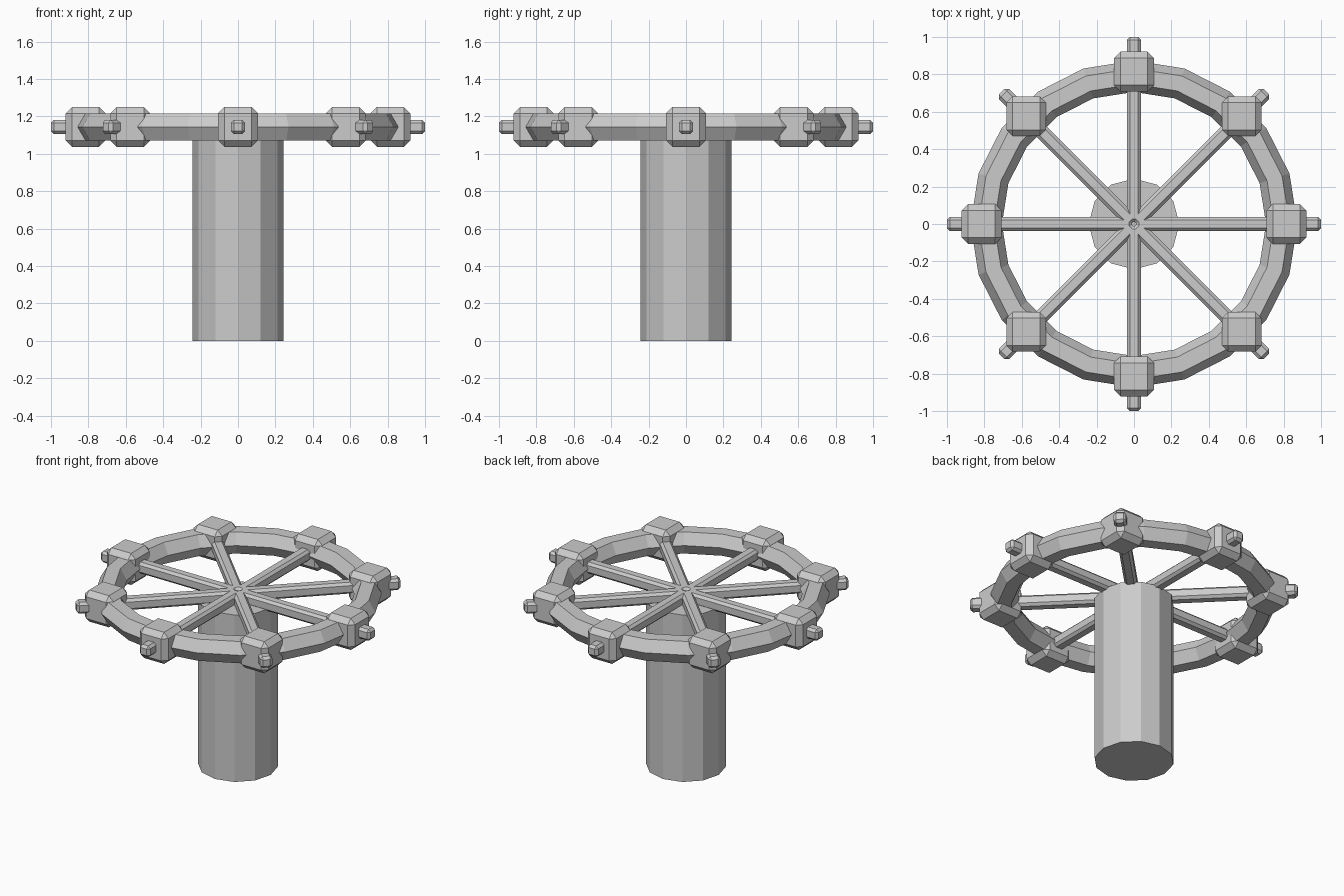
import bpy, bmesh
from math import pi, cos, sin
from mathutils import Matrix, Vector

if "Cube" in bpy.data.objects:
    bpy.data.objects.remove(bpy.data.objects["Cube"])

HUB_Z = 1.144


def add_object(name, bm):
    bmesh.ops.recalc_face_normals(bm, faces=bm.faces[:])
    mesh = bpy.data.meshes.new(name)
    bm.to_mesh(mesh)
    bm.free()
    obj = bpy.data.objects.new(name, mesh)
    bpy.context.collection.objects.link(obj)
    return obj


def chamfered_box(name, size, centre, bevel, angle=0.0):
    """Box with chamfered edges, offset by centre then turned about z."""
    bm = bmesh.new()
    bmesh.ops.create_cube(bm, size=1.0)
    bmesh.ops.scale(bm, vec=size, verts=bm.verts)
    bmesh.ops.bevel(bm, geom=bm.edges[:], offset=bevel, segments=1,
                    affect='EDGES', profile=0.5)
    bmesh.ops.translate(bm, vec=centre, verts=bm.verts)
    bmesh.ops.rotate(bm, cent=(0, 0, 0), verts=bm.verts,
                     matrix=Matrix.Rotation(angle, 3, 'Z'))
    return add_object(name, bm)


# Twelve-sided column
COLUMN_TOP = 1.12
bm = bmesh.new()
bmesh.ops.create_cone(bm, cap_ends=True, segments=12, radius1=0.243,
                      radius2=0.243, depth=COLUMN_TOP,
                      matrix=Matrix.Translation((0, 0, COLUMN_TOP / 2))
                      @ Matrix.Rotation(0, 4, 'Z'))
add_object("column", bm)

# Wheel rim: 20 segments with a hexagonal section
bpy.ops.mesh.primitive_torus_add(major_segments=20, minor_segments=6,
                                 major_radius=0.79, minor_radius=0.084,
                                 location=(0, 0, HUB_Z))
bpy.context.object.name = "wheel_rim"

# Eight spokes ending in handles, with a block at each rim crossing
for i in range(8):
    a = i * pi / 4
    chamfered_box(f"spoke_{i + 1}", (0.99, 0.076, 0.076),
                  (0.505, 0, HUB_Z), 0.016, a)
    chamfered_box(f"rim_block_{i + 1}", (0.212, 0.212, 0.212),
                  (0.815 * cos(a), 0.815 * sin(a), HUB_Z), 0.033)
